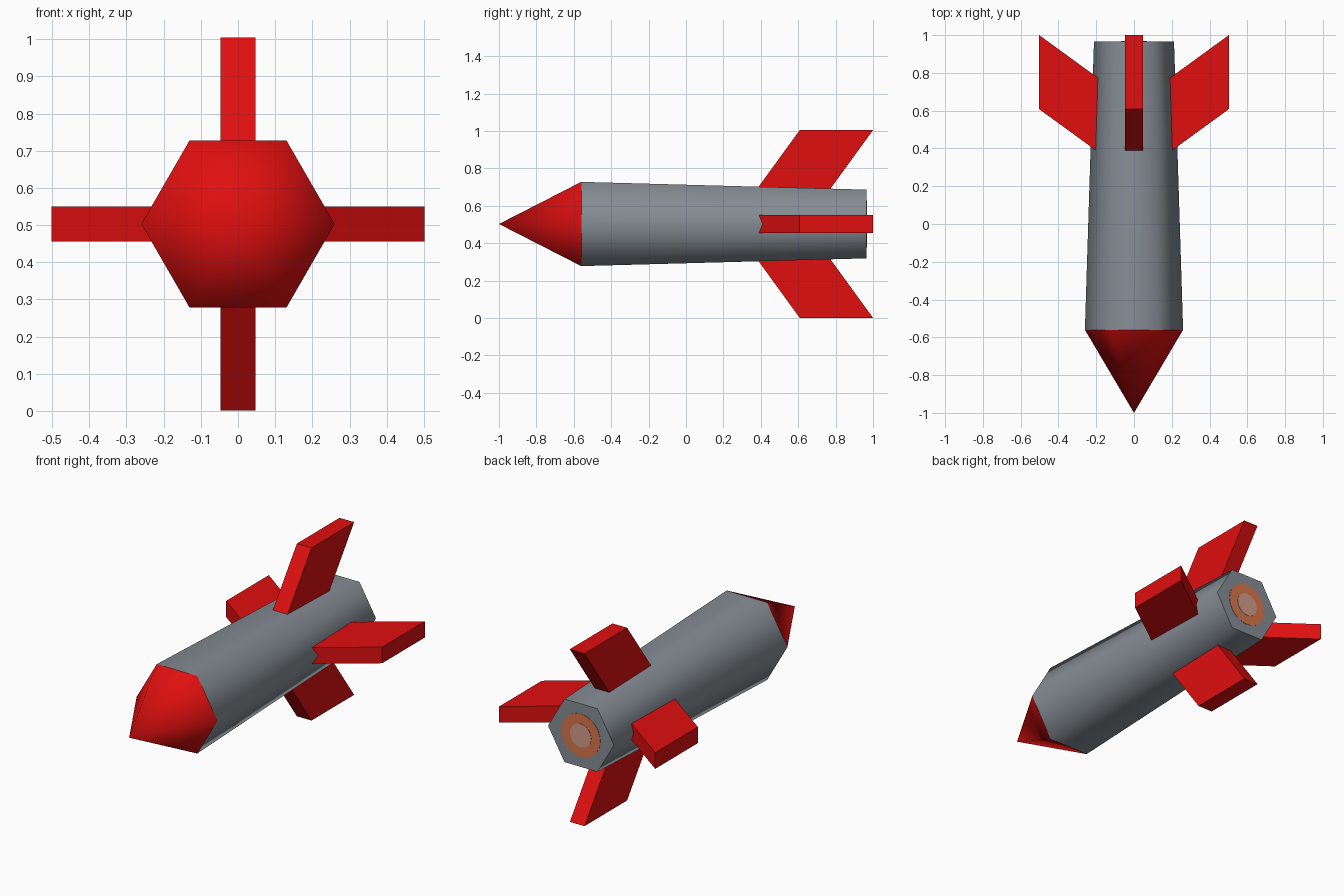
import bpy, bmesh, math
from mathutils import Matrix

if "Cube" in bpy.data.objects:
    bpy.data.objects.remove(bpy.data.objects["Cube"])

CZ = 0.503  # height of the rocket's axis


def material(name, rgb):
    lin = [((c / 255 + 0.055) / 1.055) ** 2.4 if c > 10 else c / 255 / 12.92 for c in rgb]
    m = bpy.data.materials.new(name)
    m.diffuse_color = (*lin, 1)
    m.use_nodes = True
    m.node_tree.nodes["Principled BSDF"].inputs["Base Color"].default_value = m.diffuse_color
    return m


grey = material("body grey", (133, 141, 148))
red = material("bright red", (224, 15, 15))
orange = material("exhaust orange", (214, 118, 76))
pale = material("exhaust pale", (210, 156, 138))


def finish(bm, name, mat, smooth=None):
    bmesh.ops.recalc_face_normals(bm, faces=bm.faces)
    me = bpy.data.meshes.new(name)
    bm.to_mesh(me)
    bm.free()
    me.materials.append(mat)
    ob = bpy.data.objects.new(name, me)
    bpy.context.collection.objects.link(ob)
    if smooth:
        bpy.ops.object.select_all(action='DESELECT')
        ob.select_set(True)
        bpy.context.view_layer.objects.active = ob
        bpy.ops.object.shade_smooth_by_angle(angle=math.radians(smooth))
    return ob


def tapered(name, mat, y0, r0, y1, r1, sides, smooth=None):
    """Closed frustum (or cone when r0 is 0) along y, with corners on the x axis."""
    bm = bmesh.new()

    def ring(y, r):
        n = sides if r else 1
        return [bm.verts.new((r * math.cos(math.tau * i / n), y,
                              CZ + r * math.sin(math.tau * i / n))) for i in range(n)]
    a, b = ring(y0, r0), ring(y1, r1)
    for i in range(sides):
        j = (i + 1) % sides
        bm.faces.new((a[i], a[j], b[j], b[i]) if r0 else (a[0], b[j], b[i]))
    if r0:
        bm.faces.new(a)
    bm.faces.new(b)
    return finish(bm, name, mat, smooth)


# Hexagonal body and nose cone
tapered("body", grey, -0.56, 0.26, 0.965, 0.212, 6, 65)
tapered("nose_cone", red, -1.0, 0, -0.56, 0.26, 6, 65)

# Painted exhaust rings on the rear cap
tapered("exhaust_ring", orange, 0.963, 0.125, 0.967, 0.125, 32)
tapered("exhaust_core", pale, 0.963, 0.068, 0.969, 0.068, 32)

# Four swept fins, rooted inside the body
for k, name in enumerate(("right_fin", "top_fin", "left_fin", "bottom_fin")):
    bm = bmesh.new()
    profile = [(0.15, 0.352), (0.502, 0.608), (0.502, 1.0), (0.15, 0.744)]
    face = bm.faces.new([bm.verts.new((r, y, -0.047)) for r, y in profile])
    ext = bmesh.ops.extrude_face_region(bm, geom=[face])
    top = [v for v in ext["geom"] if isinstance(v, bmesh.types.BMVert)]
    bmesh.ops.translate(bm, verts=top, vec=(0, 0, 0.094))
    turn = Matrix.Translation((0, 0, CZ)) @ Matrix.Rotation(-k * math.pi / 2, 4, 'Y')
    bm.transform(turn)
    finish(bm, name, red)
